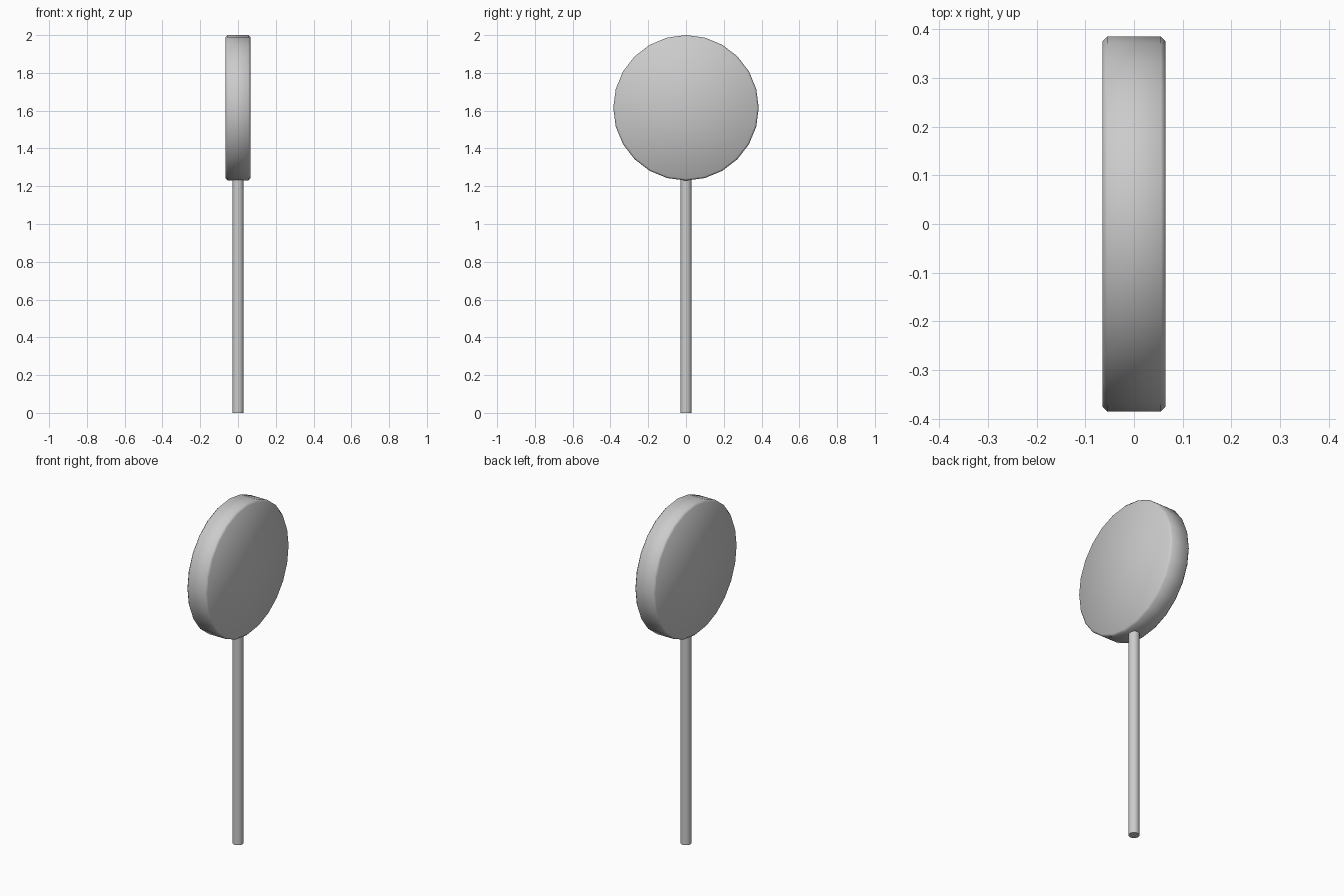
import bpy
from math import pi

if "Cube" in bpy.data.objects:
    bpy.data.objects.remove(bpy.data.objects["Cube"])


def cylinder(name, sides, radius, depth, centre, rotation=(0, 0, 0)):
    bpy.ops.mesh.primitive_cylinder_add(vertices=sides, radius=radius, depth=depth,
                                        location=centre, rotation=rotation)
    obj = bpy.context.object
    obj.name = name
    bpy.ops.object.transform_apply(location=False, rotation=True, scale=True)
    return obj


# Round candy disc facing sideways, with a small chamfer around both rims
candy = cylinder("candy_disc", 24, 0.385, 0.13, (0, 0, 1.615), (0, pi / 2, 0))
bevel = candy.modifiers.new("rim_chamfer", 'BEVEL')
bevel.width = 0.01
bevel.segments = 1
bevel.limit_method = 'ANGLE'
bevel.angle_limit = pi / 4
bpy.ops.object.shade_smooth()

# Thin stick pushed slightly into the disc
stick = cylinder("stick", 16, 0.03, 1.25, (0, 0, 0.625))
bpy.ops.object.shade_smooth_by_angle()
